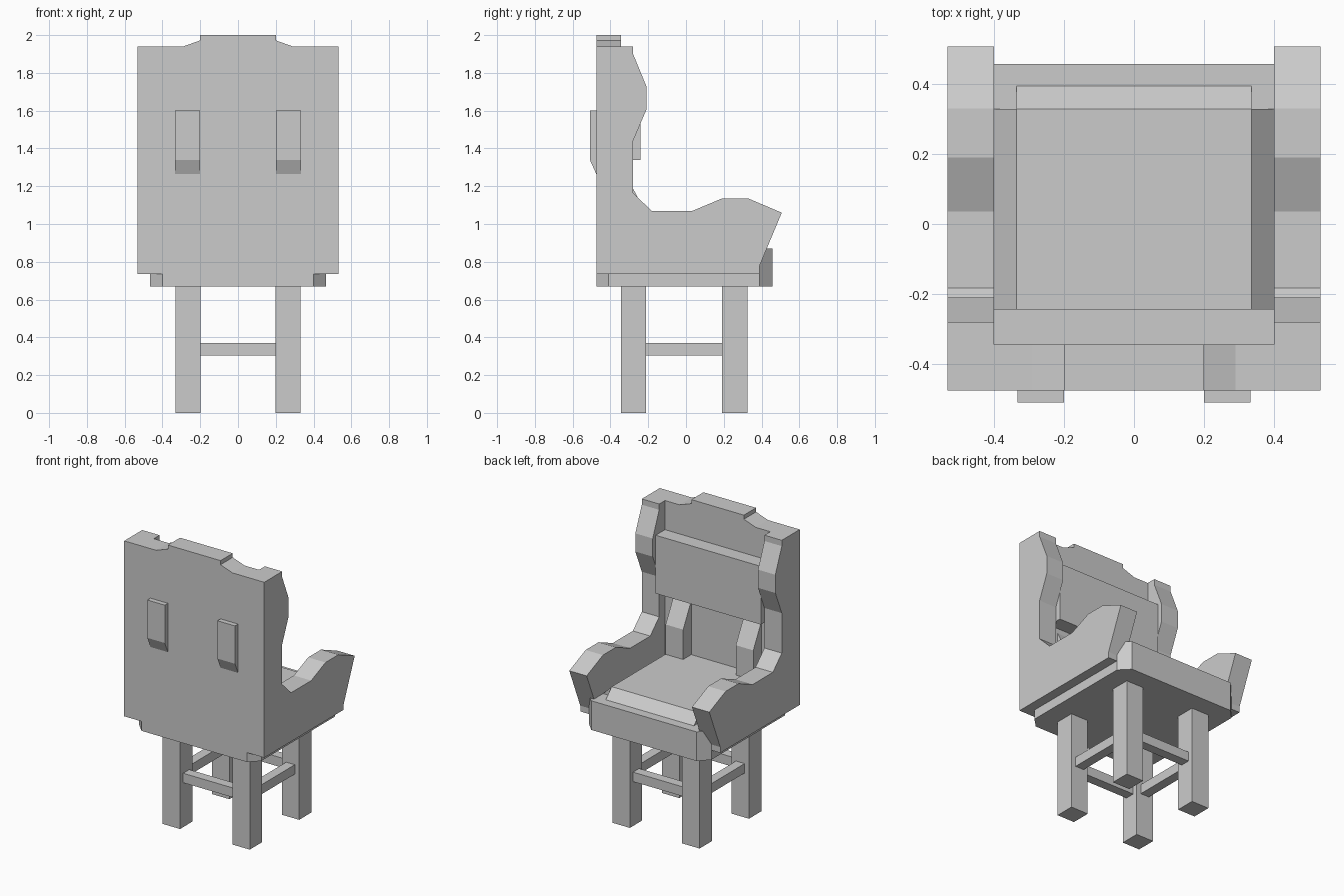
import bpy

if "Cube" in bpy.data.objects:
    bpy.data.objects.remove(bpy.data.objects["Cube"])


def make(name, verts, faces):
    mesh = bpy.data.meshes.new(name)
    mesh.from_pydata(verts, [], faces)
    obj = bpy.data.objects.new(name, mesh)
    bpy.context.collection.objects.link(obj)
    return obj


def prism(name, profile, axis, lo, hi):
    """Extrude a 2D profile along an axis (x: profile is y,z / y: x,z / z: x,y)."""
    def place(p, d):
        a, b = p
        return {'x': (d, a, b), 'y': (a, d, b), 'z': (a, b, d)}[axis]
    n = len(profile)
    verts = [place(p, lo) for p in profile] + [place(p, hi) for p in profile]
    faces = [tuple(range(n)), tuple(range(2 * n - 1, n - 1, -1))]
    faces += [(i, i + n, (i + 1) % n + n, (i + 1) % n) for i in range(n)]
    obj = make(name, verts, faces)
    import bmesh
    bm = bmesh.new()
    bm.from_mesh(obj.data)
    bmesh.ops.recalc_face_normals(bm, faces=bm.faces)
    bm.to_mesh(obj.data)
    bm.free()
    return obj


def box(name, x0, x1, y0, y1, z0, z1):
    return prism(name, [(x0, y0), (x1, y0), (x1, y1), (x0, y1)], 'z', z0, z1)


def pair(name, profile, x0, x1):
    """Same side profile on the left and right."""
    prism(name + "_right", profile, 'x', x0, x1)
    prism(name + "_left", profile, 'x', -x1, -x0)


# Legs
for side, x in (("left", -0.265), ("right", 0.265)):
    for end, y in (("back", -0.278), ("front", 0.258)):
        box(f"{end}_leg_{side}", x - 0.066, x + 0.066, y - 0.067, y + 0.067, 0, 0.67)
    # Stretchers between front and back legs
    box(f"side_stretcher_{side}", x - 0.033, x + 0.033, -0.212, 0.192, 0.305, 0.37)
for end, y in (("back", -0.278), ("front", 0.258)):
    box(f"cross_stretcher_{end}", -0.2, 0.2, y - 0.033, y + 0.033, 0.305, 0.37)

# Seat base with chamfered corners
outline = [(-0.4, -0.475), (0.4, -0.475), (0.465, -0.41), (0.465, 0.39),
           (0.4, 0.457), (-0.4, 0.457), (-0.465, 0.39), (-0.465, -0.41)]
prism("seat_base", outline, 'z', 0.67, 0.87)

# Seat cushion: sloped side edges plus a sloped front lip
prism("seat_cushion", [(-0.4, 0.87), (0.4, 0.87), (0.335, 0.935), (-0.335, 0.935)],
      'y', -0.345, 0.328)
prism("seat_cushion_lip", [(0.328, 0.87), (0.393, 0.87), (0.328, 0.935)], 'x', -0.335, 0.335)

# Back panel with raised crest
half = [(0.53, 0.735), (0.53, 1.94), (0.29, 1.94), (0.2, 1.972), (0.2, 2.0)]
prism("back_panel", half + [(-x, z) for x, z in reversed(half)], 'y', -0.475, -0.343)

# Side wings running down into the armrests
pair("wing_and_armrest",
     [(-0.475, 0.735), (-0.475, 1.94), (-0.28, 1.94), (-0.28, 1.9), (-0.21, 1.73),
      (-0.21, 1.605), (-0.28, 1.44), (-0.28, 1.165), (-0.183, 1.07), (0.035, 1.07),
      (0.19, 1.135), (0.33, 1.135), (0.507, 1.06), (0.388, 0.775), (0.388, 0.735)],
     0.4, 0.532)

# Headrest
box("headrest", -0.4, 0.4, -0.345, -0.242, 1.34, 1.74)

# Lower back supports and rear strap blocks
pair("lower_back_support",
     [(-0.345, 0.93), (-0.255, 0.93), (-0.255, 1.14), (-0.345, 1.31)], 0.2, 0.333)
pair("rear_strap_block",
     [(-0.473, 1.6), (-0.509, 1.6), (-0.509, 1.34), (-0.473, 1.26)], 0.2, 0.333)
